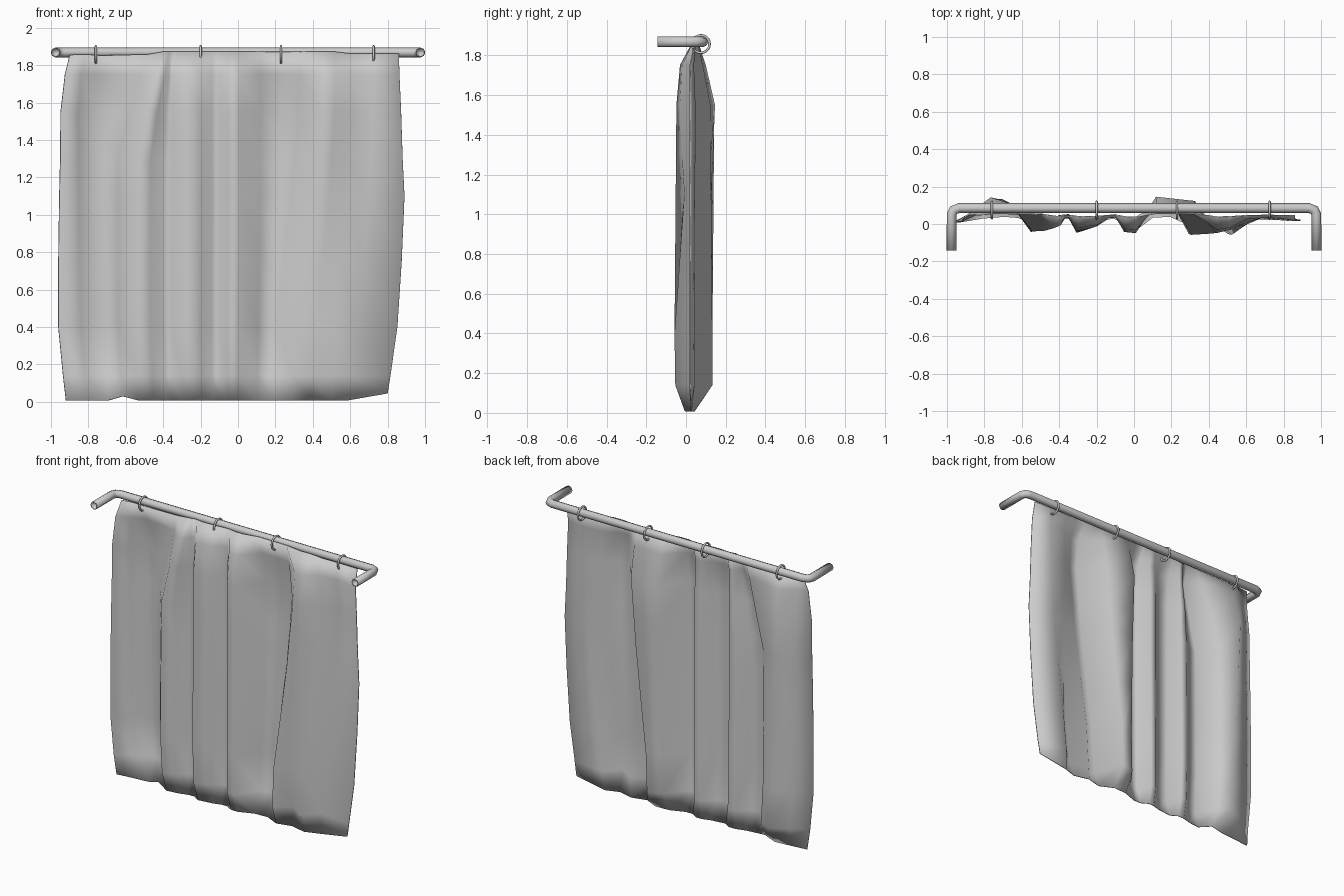
import bpy, bmesh, math

if "Cube" in bpy.data.objects:
    bpy.data.objects.remove(bpy.data.objects["Cube"])

# Curtain rod: eight-sided tube with bent wall returns
half = [(0.975, -0.143), (0.975, 0.05), (0.965, 0.074), (0.935, 0.085)]
path = [(-x, y) for x, y in half] + half[::-1]
curve = bpy.data.curves.new("curtain_rod", "CURVE")
curve.dimensions = "3D"
curve.bevel_depth = 0.0265
curve.bevel_resolution = 2
spline = curve.splines.new("POLY")
spline.points.add(len(path) - 1)
for p, (x, y) in zip(spline.points, path):
    p.co = (x, y, 1.868, 1)
rod_curve = bpy.data.objects.new("rod_path", curve)
bpy.context.collection.objects.link(rod_curve)
bpy.context.view_layer.update()
mesh = bpy.data.meshes.new_from_object(
    rod_curve.evaluated_get(bpy.context.evaluated_depsgraph_get()))
bpy.data.objects.remove(rod_curve)
rod = bpy.data.objects.new("curtain_rod", mesh)
bpy.context.collection.objects.link(rod)
bm = bmesh.new()
bm.from_mesh(mesh)
bmesh.ops.remove_doubles(bm, verts=bm.verts, dist=1e-5)
# Close the ends with a shallow recess
ends = bmesh.ops.holes_fill(bm, edges=[e for e in bm.edges if e.is_boundary])["faces"]
bmesh.ops.recalc_face_normals(bm, faces=bm.faces)
bmesh.ops.inset_individual(bm, faces=ends, thickness=0.006)
bmesh.ops.inset_individual(bm, faces=ends, thickness=0.001, depth=-0.02)
for f in bm.faces:
    f.smooth = True
bm.to_mesh(mesh)
bm.free()

# Curtain rings
for i, x in enumerate((-0.76, -0.2, 0.23, 0.725)):
    bpy.ops.mesh.primitive_torus_add(
        major_radius=0.044, minor_radius=0.0065, major_segments=20, minor_segments=8,
        location=(x, 0.075, 1.857), rotation=(0, math.pi / 2, 0))
    ring = bpy.context.object
    ring.name = f"curtain_ring_{i + 1}"
    bpy.ops.object.shade_smooth()

# Curtain folds: x and y near the top, then x and y near the bottom
folds = [
    (-0.95, 0.01, -0.96, 0.01), (-0.86, 0.07, -0.84, 0.07),
    (-0.77, 0.14, -0.72, 0.13), (-0.64, 0.08, -0.64, 0.09),
    (-0.54, -0.035, -0.55, -0.04), (-0.47, -0.015, -0.47, -0.015),
    (-0.40, 0.04, -0.40, 0.045), (-0.355, 0.04, -0.355, 0.05),
    (-0.305, -0.035, -0.305, -0.045), (-0.20, -0.01, -0.20, -0.01),
    (-0.14, 0.04, -0.14, 0.045), (-0.10, 0.045, -0.10, 0.05),
    (-0.05, -0.04, -0.05, -0.04), (0.01, -0.045, 0.0, -0.045),
    (0.12, 0.145, 0.11, 0.10), (0.33, 0.12, 0.21, 0.13),
    (0.45, -0.045, 0.31, -0.055), (0.52, -0.03, 0.42, 0.02),
    (0.61, 0.03, 0.53, -0.055), (0.73, 0.045, 0.63, 0.04),
    (0.875, 0.02, 0.865, 0.02)]
# Rows: height, back and front fold strength, left and right edge, drift of left fold
rows = [(1.872, 0.1, 0.1, -0.90, 0.86, 0.13), (1.75, 0.6, 0.75, -0.925, 0.863, 0.11),
        (1.55, 1, 1, -0.948, 0.872, 0.06), (1.3, 1, 1, -0.95, 0.88, 0),
        (1.1, 1, 1, -0.955, 0.89, 0), (0.75, 1, 1, -0.96, 0.875, 0),
        (0.4, 1, 1, -0.96, 0.852, 0), (0.14, 1, 0.95, -0.935, 0.815, 0),
        (0.008, 0.15, 0.35, -0.92, 0.80, 0)]
bm = bmesh.new()
grid = []
for n, (z, back, front, left, right, drift) in enumerate(rows):
    t = min(1, max(0, (1.6 - z) / 1.2))
    base = 0.045 if n == 0 else 0.025
    xs = [a * (1 - t) + c * t for a, b, c, d in folds]
    line = []
    for i, (x, (a, b, c, d)) in enumerate(zip(xs, folds)):
        u = (x - xs[0]) / (xs[-1] - xs[0])
        off = b * (1 - t) + d * t - 0.025
        x += (left - xs[0]) * (1 - u) ** 3 + (right - xs[-1]) * u ** 3
        x += drift * {3: 1, 4: 0.9, 5: 0.6, 6: 0.2}.get(i, 0)
        line.append(bm.verts.new((x, base + off * (back if off > 0 else front), z)))
    grid.append(line)
# Slight waviness of the hems
for i, z in ((0, 1.855), (1, 1.858), (2, 1.852), (3, 1.858)):
    grid[0][i].co.z = z
for i in range(18, 21):
    grid[0][i].co.z = 1.862
grid[-1][3].co.z = 0.03
grid[-1][-1].co.z = 0.045
for r, s in zip(grid, grid[1:]):
    for i in range(len(r) - 1):
        bm.faces.new((r[i], s[i], s[i + 1], r[i + 1]))
mesh = bpy.data.meshes.new("curtain")
bm.to_mesh(mesh)
bm.free()
curtain = bpy.data.objects.new("curtain", mesh)
bpy.context.collection.objects.link(curtain)
mesh.polygons.foreach_set("use_smooth", [True] * len(mesh.polygons))
cloth = curtain.modifiers.new("cloth_thickness", "SOLIDIFY")
cloth.thickness = 0.006
cloth.offset = 0
